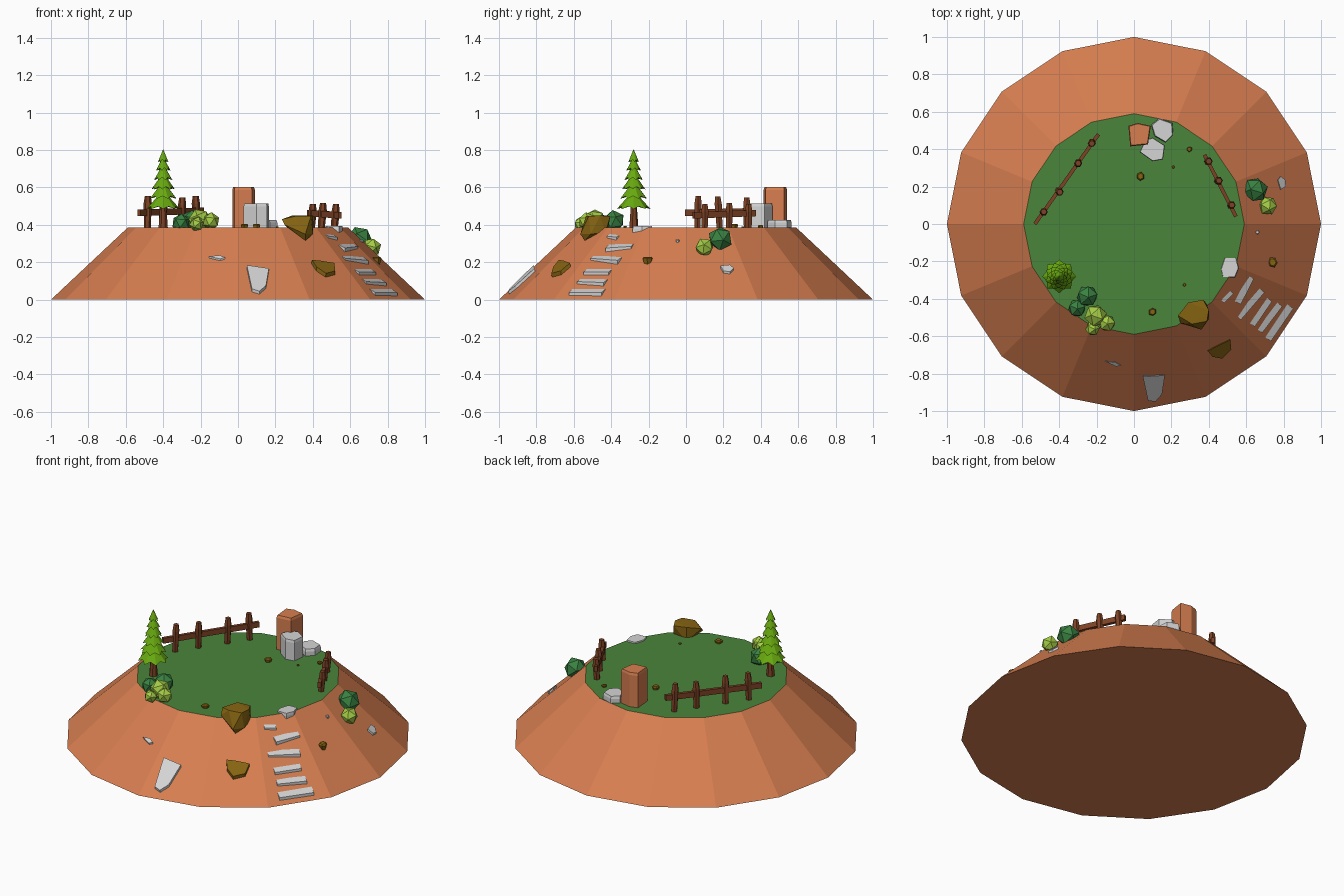
import bpy, bmesh, math, random
from mathutils import Vector, Matrix, Euler

if "Cube" in bpy.data.objects:
    bpy.data.objects.remove(bpy.data.objects["Cube"])

random.seed(4)
H, R0, R1, N = 0.385, 1.0, 0.59, 16


def material(name, rgb):
    m = bpy.data.materials.new(name)
    m.diffuse_color = (*rgb, 1)
    m.use_nodes = True
    m.node_tree.nodes["Principled BSDF"].inputs["Base Color"].default_value = m.diffuse_color
    return m


CLAY = material("clay", (0.68, 0.21, 0.08))
GRASS = material("grass", (0.07, 0.235, 0.044))
STONE = material("stone", (0.66, 0.66, 0.66))
OCHRE = material("ochre", (0.24, 0.127, 0.006))
WOOD = material("wood", (0.21, 0.055, 0.018))
NEEDLE = material("needle_green", (0.14, 0.40, 0.005))
DARK = material("dark_leaf", (0.042, 0.223, 0.054))
LIGHT = material("light_leaf", (0.376, 0.61, 0.061))


def finish(name, bm, *mats):
    bmesh.ops.recalc_face_normals(bm, faces=bm.faces[:])
    me = bpy.data.meshes.new(name)
    bm.to_mesh(me)
    bm.free()
    for m in mats:
        me.materials.append(m)
    ob = bpy.data.objects.new(name, me)
    bpy.context.collection.objects.link(ob)
    return ob


def hull(name, pts, mat):
    bm = bmesh.new()
    for p in pts:
        bm.verts.new(p)
    bmesh.ops.convex_hull(bm, input=bm.verts[:])
    bmesh.ops.delete(bm, geom=[v for v in bm.verts if not v.link_faces], context='VERTS')
    bmesh.ops.dissolve_limit(bm, angle_limit=0.02, verts=bm.verts[:], edges=bm.edges[:])
    return finish(name, bm, mat)


def ground(x, y):
    """Height of the mound surface at x, y."""
    d = max(x * math.cos(a) + y * math.sin(a)
            for a in [(k + 0.5) * math.tau / N for k in range(N)])
    c = math.cos(math.pi / N)
    return min(H, max(0, (R0 * c - d) / ((R0 - R1) * c) * H))


def block(name, outline, z0, z1, mat, top=0.92):
    """Standing rock: plan outline with a slightly drawn-in top."""
    cx = sum(p[0] for p in outline) / len(outline)
    cy = sum(p[1] for p in outline) / len(outline)
    pts = []
    for x, y in outline:
        pts += [(x, y, z0), (x, y, z1 - 0.015),
                (cx + (x - cx) * top, cy + (y - cy) * top, z1)]
    return hull(name, pts, mat)


def slab(name, outline, h, mat):
    """Flat rock lying on the slope."""
    pts = []
    for x, y in outline:
        g = ground(x, y)
        pts += [(x, y, g + h), (x * 0.99, y * 0.99, g - 0.02)]
    return hull(name, pts, mat)


def pebble(name, x, y, r, mat):
    g, a0 = ground(x, y), random.random()
    pts = []
    for i in range(6):
        a = a0 + i * math.tau / 6
        k = r * random.uniform(0.85, 1.15)
        pts += [(x + k * math.cos(a), y + k * math.sin(a), g + 0.6 * r),
                (x + 0.6 * k * math.cos(a), y + 0.6 * k * math.sin(a), g - 0.8 * r),
                (x + 0.7 * k * math.cos(a), y + 0.7 * k * math.sin(a), g + 0.9 * r)]
    return hull(name, pts, mat)


# Mound with a grass top
bm = bmesh.new()
bmesh.ops.create_cone(bm, cap_ends=True, segments=N, radius1=R0, radius2=R1, depth=H,
                      matrix=Matrix.Translation((0, 0, H / 2)))
bm.normal_update()
for f in bm.faces:
    f.material_index = 1 if f.normal.z > 0.9 else 0
finish("mound", bm, CLAY, GRASS)

# Pine tree: trunk and jagged tiers
TX, TY = -0.40, -0.28
bm = bmesh.new()
bmesh.ops.create_cone(bm, cap_ends=True, segments=7, radius1=0.026, radius2=0.014, depth=0.17,
                      matrix=Matrix.Translation((TX, TY, H + 0.075)))
finish("tree_trunk", bm, WOOD)
bm = bmesh.new()
for i, (z, r, h) in enumerate([(0.485, 0.09, 0.10), (0.54, 0.076, 0.095), (0.59, 0.063, 0.09),
                               (0.64, 0.051, 0.085), (0.69, 0.040, 0.075), (0.735, 0.029, 0.07)]):
    tip = bm.verts.new((TX, TY, z + h))
    under = bm.verts.new((TX, TY, z + 0.02))
    ring = []
    for k in range(16):
        a = k * math.tau / 16 + i * 0.35
        q = r if k % 2 == 0 else r * 0.8
        ring.append(bm.verts.new((TX + q * math.cos(a), TY + q * math.sin(a),
                                  z + (0 if k % 2 == 0 else 0.014))))
    for k in range(16):
        a, b = ring[k], ring[(k + 1) % 16]
        bm.faces.new((a, b, tip))
        bm.faces.new((b, a, under))
finish("tree_needles", bm, NEEDLE)

# Leafy bushes
for i, (x, y, z, r, m) in enumerate([
        (-0.25, -0.385, 0.42, 0.06, DARK), (-0.305, -0.45, 0.41, 0.05, DARK),
        (-0.205, -0.49, 0.425, 0.062, LIGHT), (-0.222, -0.56, 0.405, 0.04, LIGHT),
        (-0.145, -0.53, 0.42, 0.048, LIGHT),
        (0.65, 0.183, 0.325, 0.068, DARK), (0.715, 0.098, 0.28, 0.052, LIGHT)]):
    bm = bmesh.new()
    rot = Euler([random.uniform(0, 0.6) for _ in range(3)]).to_matrix().to_4x4()
    bmesh.ops.create_icosphere(bm, subdivisions=1, radius=r,
                               matrix=Matrix.Translation((x, y, z)) @ rot)
    finish(f"bush_{i}", bm, m)


# Fences: rough posts and one rail
def fence(name, a, b, posts, top, rail_z):
    a, b = Vector(a), Vector(b)
    u = (b - a).normalized()
    n = Vector((-u.y, u.x))
    for i, (x, y) in enumerate(posts):
        dx, dy = random.uniform(-.012, .012), random.uniform(-.012, .012)
        zt = top + random.uniform(-0.008, 0.004)
        pts = []
        for k in range(6):
            c, s = math.cos(k * math.tau / 6), math.sin(k * math.tau / 6)
            for z, r, t in ((H - 0.01, 0.018, 0), (zt - 0.04, 0.022, 0.8), (zt, 0.016, 1)):
                pts.append((x + r * c + dx * t, y + r * s + dy * t, z))
        hull(f"{name}_post_{i}", pts, WOOD)
    pts = []
    for p, z in ((a, rail_z - 0.004), (b, rail_z + 0.008)):
        for s in (-1, 1):
            q = p + n * s * 0.010
            pts += [(q.x, q.y, z - 0.017), (q.x, q.y, z + 0.017)]
    hull(f"{name}_rail", pts, WOOD)


fence("left_fence", (-0.53, 0.0), (-0.19, 0.48),
      [(-0.485, 0.06), (-0.405, 0.18), (-0.302, 0.325), (-0.225, 0.44)], 0.552, 0.468)
fence("right_fence", (0.545, 0.04), (0.377, 0.37),
      [(0.515, 0.10), (0.445, 0.23), (0.392, 0.335)], 0.515, 0.455)

# Standing rocks at the back
block("clay_pillar", [(-0.03, 0.525), (0.02, 0.54), (0.09, 0.525), (0.075, 0.425), (-0.02, 0.415)],
      H - 0.01, 0.602, CLAY)
block("stone_block", [(0.03, 0.385), (0.06, 0.45), (0.10, 0.462), (0.165, 0.42),
                      (0.155, 0.345), (0.10, 0.335)], H - 0.01, 0.513, STONE, 0.95)
block("low_stone", [(0.092, 0.53), (0.135, 0.565), (0.205, 0.54), (0.21, 0.475),
                    (0.17, 0.435), (0.11, 0.47)], H - 0.01, 0.427, STONE)
block("stair_top_stone", [(0.465, -0.24), (0.485, -0.18), (0.545, -0.18), (0.56, -0.235),
                          (0.54, -0.285), (0.475, -0.285)], 0.36, 0.393, STONE, 0.95)

# Ochre boulder overhanging the edge
hull("boulder", [(0.29, -0.42, 0.45), (0.37, -0.405, 0.445), (0.40, -0.46, 0.45),
                 (0.39, -0.52, 0.447), (0.31, -0.535, 0.447), (0.235, -0.49, 0.43),
                 (0.36, -0.565, 0.35), (0.36, -0.54, 0.315), (0.25, -0.53, 0.40),
                 (0.40, -0.51, 0.35), (0.29, -0.42, 0.36), (0.39, -0.43, 0.36)], OCHRE)

# Flat rocks on the slope
slab("ochre_slope_rock", [(0.395, -0.68), (0.44, -0.655), (0.515, -0.62), (0.52, -0.67),
                          (0.47, -0.72), (0.42, -0.71)], 0.025, OCHRE)
slab("grey_slope_slab", [(0.047, -0.815), (0.165, -0.81), (0.15, -0.91), (0.115, -0.95),
                         (0.075, -0.945)], 0.02, STONE)
slab("grey_slope_chip", [(-0.155, -0.735), (-0.10, -0.74), (-0.07, -0.757), (-0.095, -0.762)],
     0.012, STONE)
slab("right_slope_chip", [(0.77, 0.235), (0.785, 0.255), (0.81, 0.235), (0.812, 0.20),
                          (0.785, 0.185)], 0.015, STONE)

# Pebbles
for i, (x, y, r) in enumerate([(0.10, -0.47, 0.023), (0.27, -0.325, 0.009), (0.035, 0.255, 0.023),
                               (0.295, 0.40, 0.015), (0.21, 0.305, 0.008), (0.74, -0.205, 0.026)]):
    pebble(f"pebble_{i}", x, y, r, OCHRE)
pebble("grey_pebble", 0.66, -0.045, 0.011, STONE)

# Stepping slabs up the slope
for i, (ax, ay, bx, by, w) in enumerate([
        (0.715, -0.615, 0.835, -0.44, 0.042), (0.672, -0.572, 0.78, -0.43, 0.034),
        (0.633, -0.54, 0.725, -0.405, 0.032), (0.56, -0.50, 0.685, -0.355, 0.034),
        (0.555, -0.422, 0.625, -0.285, 0.036), (0.475, -0.415, 0.523, -0.365, 0.022)]):
    a, b = Vector((ax, ay)), Vector((bx, by))
    u = (b - a).normalized()
    out = Vector((u.y, -u.x))
    pts = []
    for p in (a, b):
        zc = (ground(*p) + ground(*((a + b) / 2))) / 2 + 0.008
        for s in (-0.5, 0.5):
            q = p + out * s * w
            pts += [(q.x, q.y, zc - s * w * 0.5), (q.x, q.y, max(0.005, zc - 0.035))]
    hull(f"step_{i}", pts, STONE)
